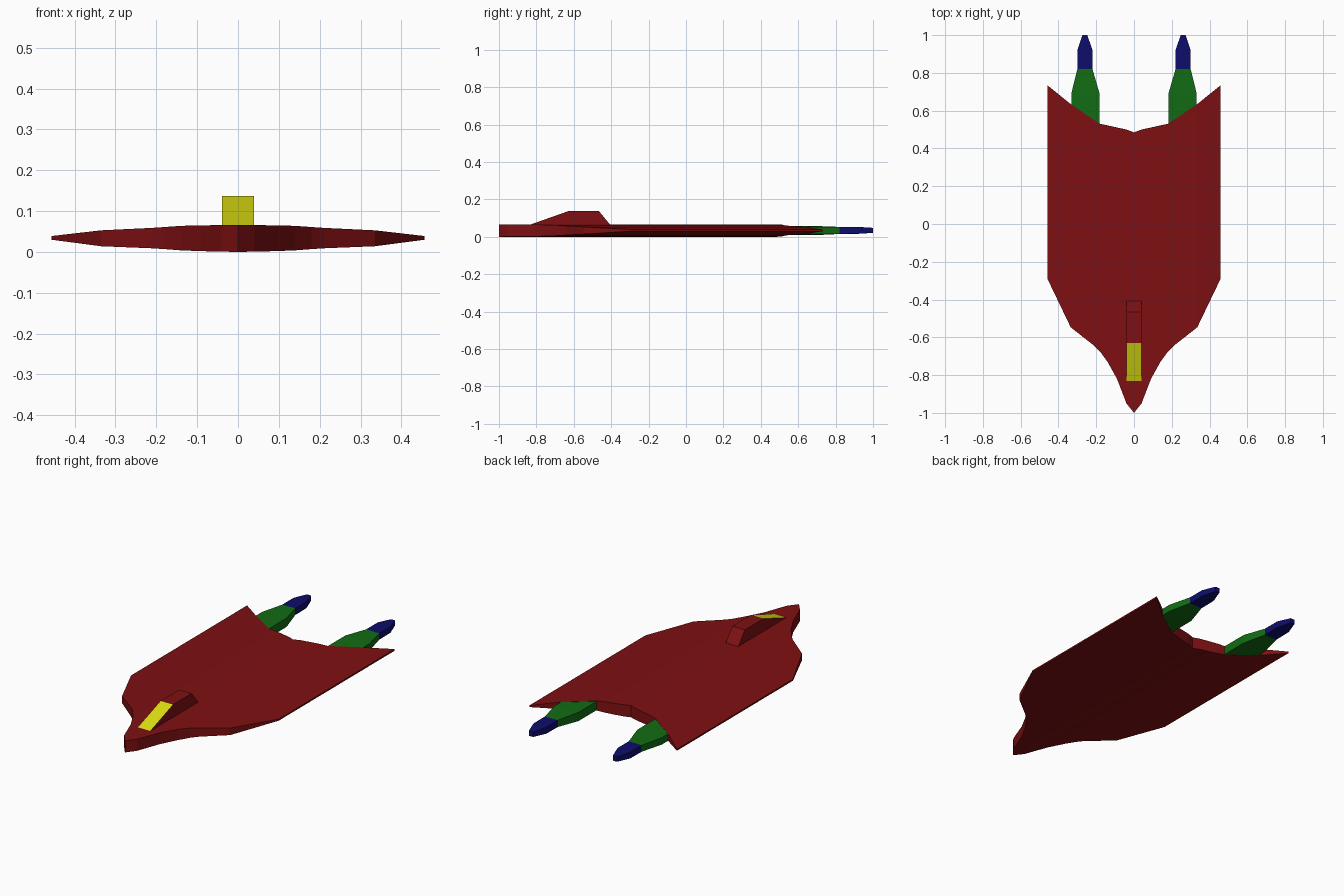
import bpy, bmesh

if "Cube" in bpy.data.objects:
    bpy.data.objects.remove(bpy.data.objects["Cube"])

def mat(name, rgb):
    m = bpy.data.materials.new(name)
    m.diffuse_color = (*rgb, 1)
    m.use_nodes = True
    m.node_tree.nodes["Principled BSDF"].inputs["Base Color"].default_value = m.diffuse_color
    return m

RED = mat("red", (0.21, 0.005, 0.006))
GREEN = mat("green", (0.006, 0.15, 0.007))
BLUE = mat("blue", (0.004, 0.004, 0.15))
YELLOW = mat("yellow", (0.72, 0.72, 0.006))

def loft(name, sections, mats, pick=lambda f: 0):
    """Skin a list of equal-length closed rings and cap both ends."""
    bm = bmesh.new()
    rings = [[bm.verts.new(p) for p in s] for s in sections]
    for a, b in zip(rings, rings[1:]):
        n = len(a)
        for i in range(n):
            j = (i + 1) % n
            bm.faces.new((a[i], a[j], b[j], b[i]))
    bm.faces.new(rings[0])
    bm.faces.new(rings[-1])
    bmesh.ops.recalc_face_normals(bm, faces=bm.faces)
    for f in bm.faces:
        f.material_index = pick(f)
    me = bpy.data.meshes.new(name)
    bm.to_mesh(me)
    bm.free()
    for m in mats:
        me.materials.append(m)
    ob = bpy.data.objects.new(name, me)
    bpy.context.collection.objects.link(ob)
    return ob

# Hull: stations across the span (x, front y, back y, bottom z, top z)
half = [(0, -1.0, 0.485, 0.0, 0.066), (0.04, -0.95, 0.50, 0.001, 0.066),
        (0.09, -0.82, 0.511, 0.002, 0.065), (0.14, -0.73, 0.522, 0.004, 0.064),
        (0.18, -0.675, 0.53, 0.007, 0.061), (0.21, -0.645, 0.55, 0.009, 0.059),
        (0.335, -0.547, 0.635, 0.014, 0.053), (0.457, -0.293, 0.733, 0.030, 0.039)]
stations = [(-s[0], *s[1:]) for s in half[:0:-1]] + half
loft("hull", [[(x, f, b), (x, r, b), (x, r, t), (x, f, t)]
              for x, f, r, b, t in stations], [RED])

# Cockpit: side profile swept across, yellow windscreen on the front slope
profile = [(-0.832, 0.0655), (-0.63, 0.137), (-0.465, 0.137), (-0.405, 0.064)]
loft("cockpit", [[(x, y, z) for y, z in profile] for x in (-0.039, 0.039)],
     [RED, YELLOW], lambda f: int(f.normal.y < -0.2))

# Engines and exhaust tips: (inner x, inner y, outer x, outer y, bottom z, top z, outer edge thinning)
def pod(name, secs, m, side):
    loft(name, [[(side * xi, yi, b), (side * xo, yo, b + d),
                 (side * xo, yo, t - d), (side * xi, yi, t)]
                for xi, yi, xo, yo, b, t, d in secs], [m])

joint = (0.220, 0.82, 0.300, 0.82, 0.015, 0.053, 0.001)
engine = [(0.182, 0.53, 0.332, 0.63, 0.009, 0.058, 0.005),
          (0.182, 0.69, 0.332, 0.69, 0.009, 0.058, 0.005), joint]
tip = [joint, (0.220, 0.92, 0.300, 0.92, 0.016, 0.053, 0.001),
       (0.247, 1.00, 0.273, 1.00, 0.021, 0.048, 0)]
for side, label in ((-1, "left"), (1, "right")):
    pod(f"{label}_engine", engine, GREEN, side)
    pod(f"{label}_exhaust_tip", tip, BLUE, side)
